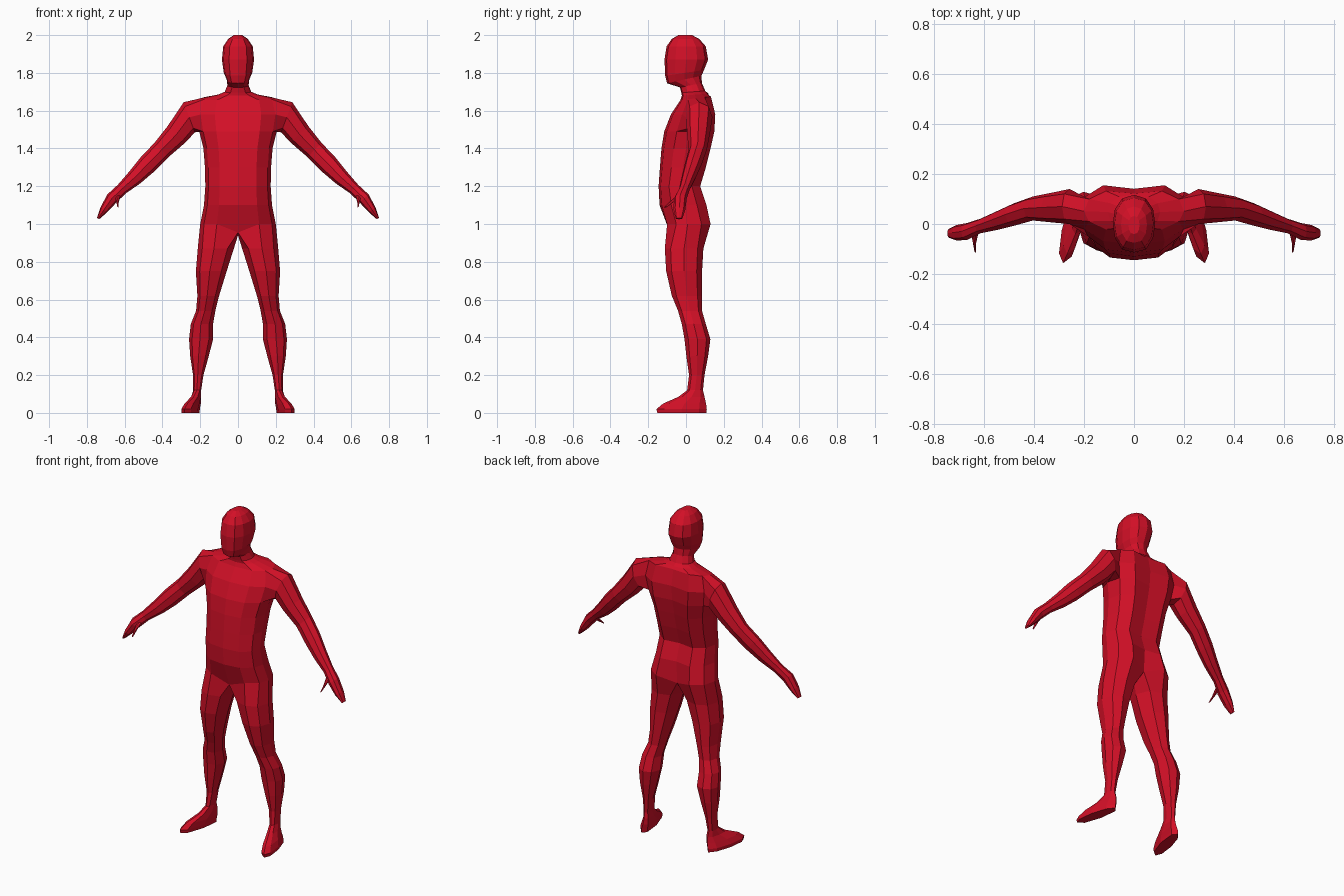
import bpy, bmesh
from mathutils import Vector

red = bpy.data.materials.new("red")
red.diffuse_color = (0.65, 0.005, 0.02, 1)


def finish(bm, name):
    """Make a flat-shaded object mirrored across x."""
    bmesh.ops.recalc_face_normals(bm, faces=bm.faces[:])
    mesh = bpy.data.meshes.new(name)
    bm.to_mesh(mesh)
    bm.free()
    mesh.materials.append(red)
    ob = bpy.data.objects.new(name, mesh)
    bpy.context.collection.objects.link(ob)
    mod = ob.modifiers.new("mirror", 'MIRROR')
    mod.use_clip = True
    mod.merge_threshold = 0.001
    return ob


def bridge(bm, a, b, closed=True, skip=()):
    n = len(a)
    for i in range(n if closed else n - 1):
        if i not in skip:
            j = (i + 1) % n
            bm.faces.new((a[i], a[j], b[j], b[i]))


def limb_ring(bm, centre, up, r, d):
    """Eight-sided ring: top-front, top, top-back, back, ... front."""
    c, u = Vector(centre), Vector(up).normalized()
    k = 0.72
    shape = [(k, -k), (1, 0), (k, k), (0, 1), (-k, k), (-1, 0), (-k, -k), (0, -1)]
    return [bm.verts.new(c + u * (a * r) + Vector((0, b * d, 0))) for a, b in shape]


body = bmesh.new()

# Head, neck and torso half rows: z, half width, front y, back y, tilt
rows = [
    (2.00, .022, -.040, .032, 0), (1.98, .052, -.075, .070, 0),
    (1.94, .078, -.103, .105, 0), (1.87, .085, -.114, .117, 0),
    (1.80, .075, -.110, .095, .015), (1.765, .060, -.100, .082, .020),
    (1.735, .056, -.032, .084, .012), (1.70, .070, -.025, .102, .005),
    (1.685, .105, -.022, .118, .005), (1.665, .200, -.030, .132, .01),
    (1.58, .220, -.080, .155, 0), (1.49, .205, -.115, .150, 0),
    (1.40, .183, -.130, .130, 0), (1.30, .175, -.138, .105, 0),
    (1.20, .173, -.145, .075, 0), (1.10, .180, -.140, .108, 0),
    (1.00, .200, -.112, .130, 0),
]
SHOULDER = 9
ring_x = [0, .56, .9, 1, .9, .56, 0]
torso = []
for i, (z, w, f, b, tilt) in enumerate(rows):
    back = [.6, 1, .88] if i >= SHOULDER else [.5, .87, 1]
    ring_y = [-1, -.9, -.5, 0] + back
    torso.append([body.verts.new((w * x, (f + b) / 2 + y * (b - f) / 2, z + tilt * y))
                  for x, y in zip(ring_x, ring_y)])
body.faces.new(torso[0])
for i in range(len(torso) - 1):
    # leave an opening for the arm
    skip = (2, 3) if i in (SHOULDER, SHOULDER + 1) else ()
    bridge(body, torso[i], torso[i + 1], False, skip)

# Arm and hand, grown from the shoulder opening
A, B, C = torso[SHOULDER:SHOULDER + 3]
ring = [A[2], A[3], A[4], B[4], C[4], C[3], C[2], B[2]]
body.verts.remove(B[3])
arm = [
    ((.258, .070, 1.565), (.35, 0, .94), .085, .070),
    ((.325, .066, 1.475), (.75, 0, .66), .064, .060),
    ((.405, .062, 1.392), (.70, 0, .71), .053, .048),
    ((.480, .038, 1.315), (.68, 0, .73), .052, .045),
    ((.545, .015, 1.248), (.66, 0, .75), .043, .038),
    ((.615, -.008, 1.185), (.66, 0, .75), .031, .029),
    ((.668, -.030, 1.135), (.75, 0, .66), .032, .034),
    ((.710, -.035, 1.075), (.82, 0, .57), .022, .031),
    ((.741, -.037, 1.029), (.82, 0, .57), .007, .018),
]
for row in arm:
    nxt = limb_ring(body, *row)
    bridge(body, ring, nxt)
    ring = nxt
body.faces.new(ring)

# Crotch, closing the bottom torso row into a leg loop
hip = torso[-1]
hip[0].co.y, hip[0].co.z = -.085, .955
hip[6].co.y, hip[6].co.z = .085, .965
crotch = body.verts.new((0, 0, .94))
ring = hip + [crotch]

# Leg and foot rows: z, inner x, outer x, front y, back y, outward turn
leg = [
    (.87, .022, .213, -.112, .092, 0), (.75, .060, .223, -.105, .085, 0),
    (.62, .100, .215, -.075, .085, 0), (.54, .120, .222, -.042, .085, 0),
    (.47, .132, .250, -.022, .105, 0), (.39, .132, .259, -.008, .129, 0),
    (.30, .155, .253, .002, .117, 0), (.20, .183, .238, .016, .098, 0),
    (.12, .195, .237, .006, .090, 0), (.085, .200, .252, -.040, .098, .15),
    (.05, .203, .272, -.120, .106, .22), (.02, .207, .284, -.157, .110, .22),
    (0, .209, .282, -.152, .108, .22),
]
leg_x = [-.65, .1, .75, 1, .75, .1, -.65, -1]
leg_y = [-.8, -1, -.7, 0, .7, 1, .8, 0]
for z, xi, xo, f, b, turn in leg:
    nxt = []
    for x, y in zip(leg_x, leg_y):
        py = (f + b) / 2 + y * (b - f) / 2
        nxt.append(body.verts.new(((xi + xo) / 2 + x * (xo - xi) / 2 - turn * py, py, z)))
    bridge(body, ring, nxt)
    ring = nxt
body.faces.new(ring)
finish(body, "body")

# Thumbs
thumb = bmesh.new()
rings = [limb_ring(thumb, *t) for t in (
    ((.632, -.020, 1.160), (.5, .6, .6), .020, .016),
    ((.640, -.065, 1.125), (.5, .6, .6), .017, .014),
    ((.636, -.108, 1.090), (.5, .6, .6), .007, .006))]
for a, b in zip(rings, rings[1:]):
    bridge(thumb, a, b)
thumb.faces.new(rings[0])
thumb.faces.new(rings[-1])
finish(thumb, "thumbs")
